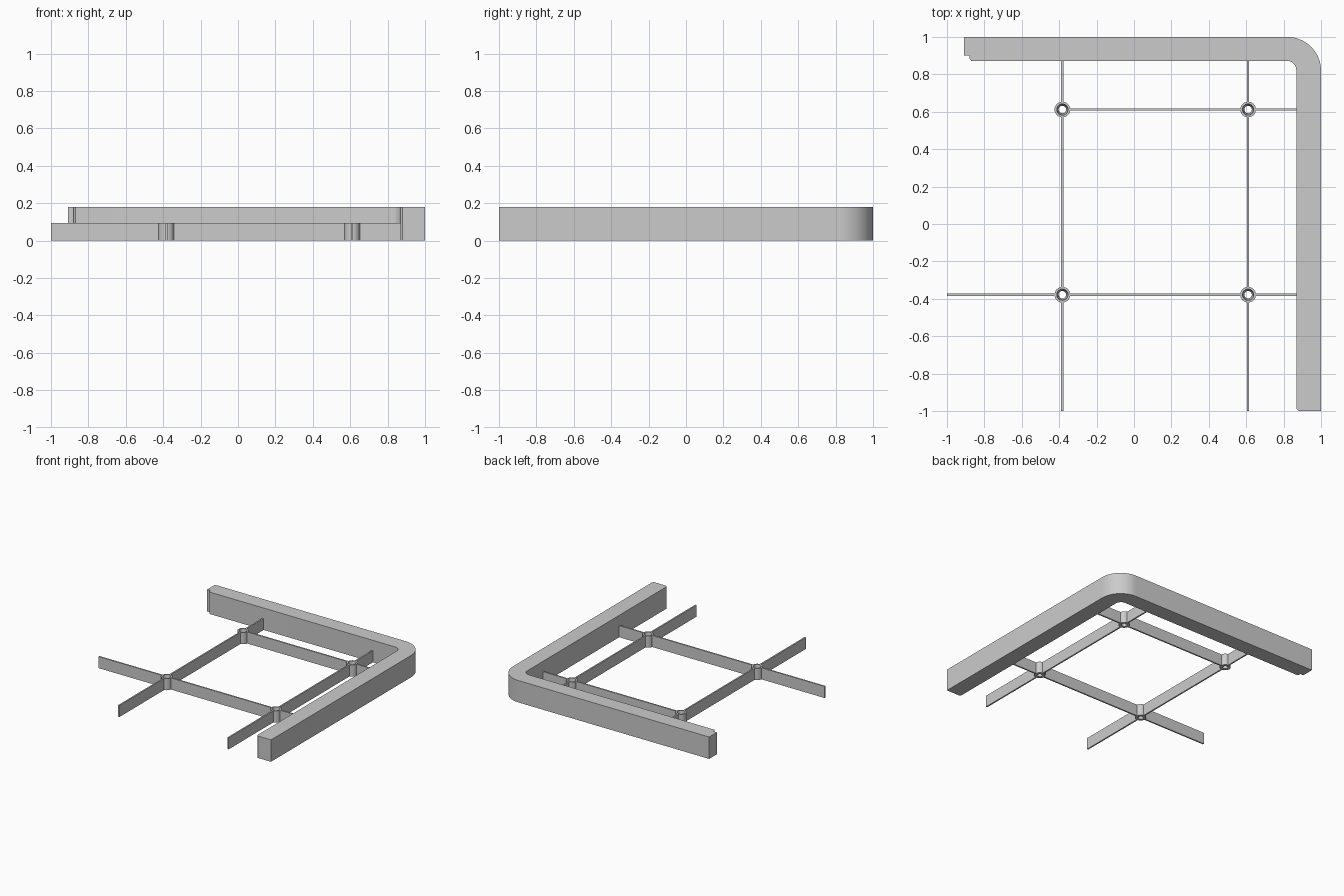
import bpy, bmesh
from math import pi, sin, cos, radians

cube = bpy.data.objects.get("Cube")
if cube:
    bpy.data.objects.remove(cube)

grey = bpy.data.materials.new("light_grey")
grey.use_nodes = True
grey.diffuse_color = (0.6, 0.6, 0.6, 1)
grey.node_tree.nodes["Principled BSDF"].inputs["Base Color"].default_value = (0.6, 0.6, 0.6, 1)

WALL_H, RIB_H, RIB_T = 0.18, 0.095, 0.012
XS, YS = (-0.383, 0.61), (-0.378, 0.612)
NODE_R, HOLE_TOP, HOLE_LOW = 0.042, 0.03, 0.02


def finish(name, bm):
    bmesh.ops.recalc_face_normals(bm, faces=bm.faces)
    mesh = bpy.data.meshes.new(name)
    bm.to_mesh(mesh)
    bm.free()
    mesh.materials.append(grey)
    obj = bpy.data.objects.new(name, mesh)
    bpy.context.collection.objects.link(obj)
    bpy.ops.object.select_all(action='DESELECT')
    obj.select_set(True)
    bpy.context.view_layer.objects.active = obj
    bpy.ops.object.shade_smooth_by_angle(angle=radians(30))


def arc(cx, cy, r, a0, a1, n):
    angles = [radians(a0 + (a1 - a0) * i / n) for i in range(n + 1)]
    return [(cx + r * cos(a), cy + r * sin(a)) for a in angles]


def prism(name, outline, height):
    bm = bmesh.new()
    base = bm.faces.new([bm.verts.new((x, y, 0)) for x, y in outline])
    top = bmesh.ops.extrude_face_region(bm, geom=[base], use_keep_orig=True)
    verts = [v for v in top["geom"] if isinstance(v, bmesh.types.BMVert)]
    bmesh.ops.translate(bm, verts=verts, vec=(0, 0, height))
    finish(name, bm)


def rib(name, x0, y0, x1, y1):
    prism(name, [(x0, y0), (x1, y0), (x1, y1), (x0, y1)], RIB_H)


def socket(name, cx, cy, n=24):
    """Round post with a tapered hole right through it."""
    bm = bmesh.new()
    profile = [(NODE_R, 0), (NODE_R, RIB_H), (HOLE_TOP, RIB_H), (HOLE_LOW, 0)]
    rings = [[bm.verts.new((cx + r * cos(2 * pi * i / n), cy + r * sin(2 * pi * i / n), z))
              for i in range(n)] for r, z in profile]
    for a, b in zip(rings, rings[1:] + rings[:1]):
        for i in range(n):
            j = (i + 1) % n
            bm.faces.new((a[i], a[j], b[j], b[i]))
    finish(name, bm)


# L-shaped wall with a rounded corner and a stepped end
outline = [(0.88, -1), (1, -1)]
outline += arc(0.82, 0.82, 0.18, 0, 90, 16)
outline += [(-0.91, 1), (-0.91, 0.9), (-0.88, 0.9), (-0.88, 0.885), (-0.87, 0.872)]
outline += arc(0.818, 0.822, 0.05, 90, 0, 8)
outline += [(0.868, -0.988)]
prism("corner_wall", outline, WALL_H)

# Sockets where the ribs cross
for i, x in enumerate(XS):
    for j, y in enumerate(YS):
        socket(f"socket_{i}_{j}", x, y)

# Thin ribs, broken at each socket so that the holes stay open
gap, h = NODE_R - 0.003, RIB_T / 2
for i, x in enumerate(XS):
    stops = [-1, YS[0] - gap, YS[0] + gap, YS[1] - gap, YS[1] + gap, 0.875]
    for k in range(0, 6, 2):
        rib(f"long_rib_{i}_{k // 2}", x - h, stops[k], x + h, stops[k + 1])
for j, y in enumerate(YS):
    stops = [-1, XS[0] - gap, XS[0] + gap, XS[1] - gap, XS[1] + gap, 0.875]
    for k in range(2 * j, 6, 2):
        rib(f"cross_rib_{j}_{k // 2}", stops[k], y - h, stops[k + 1], y + h)
